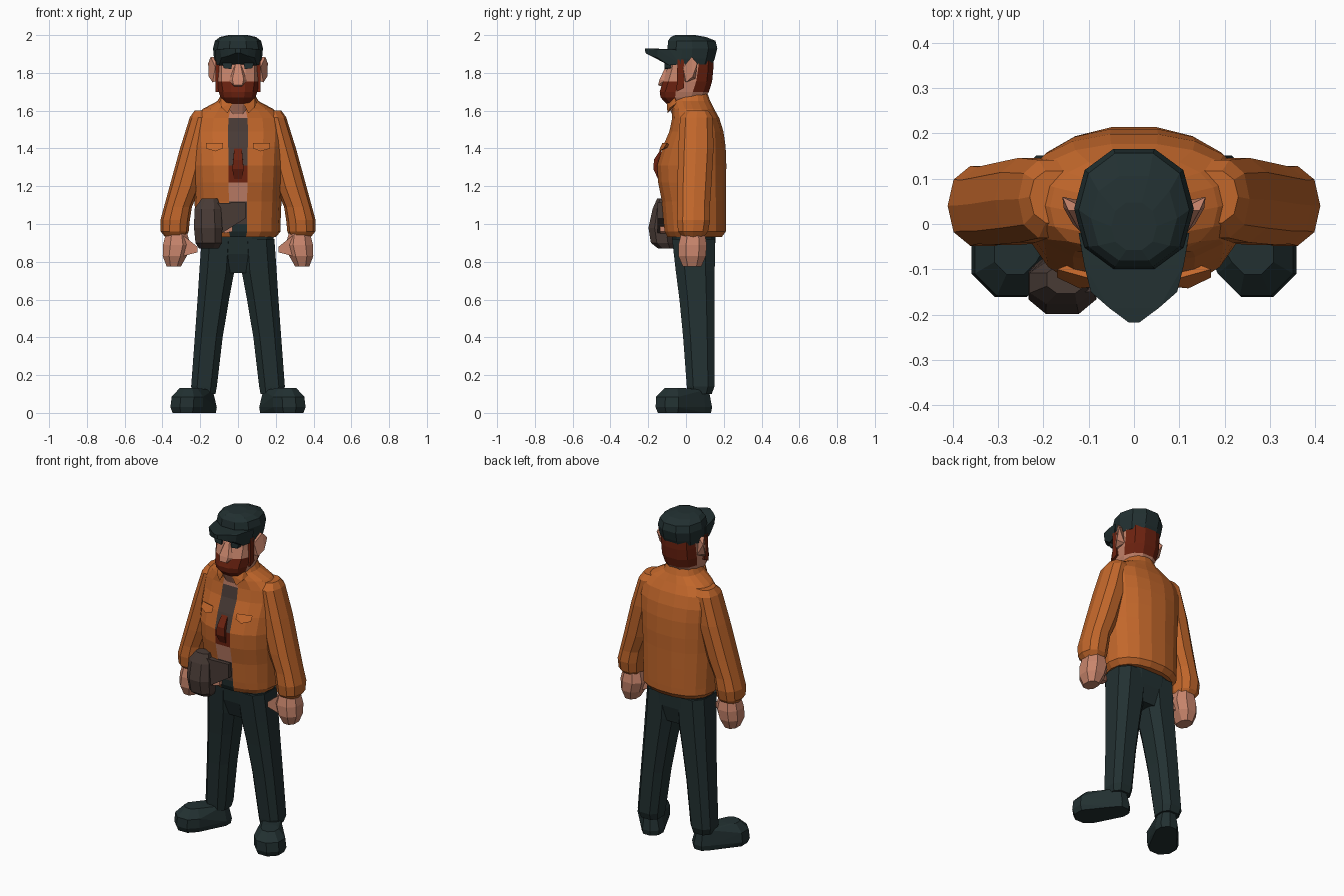
import bpy, bmesh, math
from mathutils import Vector


def material(name, rgb):
    m = bpy.data.materials.new(name)
    m.diffuse_color = (*rgb, 1)
    return m


MATS = [material("orange cloth", (0.54, 0.135, 0.024)),
        material("dark teal cloth", (0.016, 0.030, 0.031)),
        material("skin", (0.58, 0.235, 0.15)),
        material("red hair", (0.15, 0.016, 0.005)),
        material("grey brown leather", (0.065, 0.043, 0.036))]
ORANGE, TEAL, SKIN, HAIR, LEATHER = range(5)


def finish(bm, name, mat, rule=None):
    bmesh.ops.recalc_face_normals(bm, faces=bm.faces)
    me = bpy.data.meshes.new(name)
    for m in MATS:
        me.materials.append(m)
    for f in bm.faces:
        f.material_index = rule(f.calc_center_median()) if rule else mat
    bm.to_mesh(me)
    bm.free()
    ob = bpy.data.objects.new(name, me)
    bpy.context.collection.objects.link(ob)
    return ob


def loft(name, rings, n, mat, p=2.0, side=1, rule=None):
    """Stack of rounded rings: (z, centre x, half width, front y, back y)."""
    bm = bmesh.new()
    loops = []
    for z, cx, rx, yf, yb in rings:
        loop = []
        for i in range(n):
            a = -math.pi / 2 + 2 * math.pi * (i + 0.5) / n
            c, s = math.cos(a), math.sin(a)
            x = rx * math.copysign(abs(c) ** (2 / p), c)
            y = (yb - yf) / 2 * math.copysign(abs(s) ** (2 / p), s)
            loop.append(bm.verts.new((cx * side + x, (yf + yb) / 2 + y, z)))
        loops.append(loop)
    for a, b in zip(loops, loops[1:]):
        for i in range(n):
            j = (i + 1) % n
            bm.faces.new((a[i], a[j], b[j], b[i]))
    bm.faces.new(loops[0])
    bm.faces.new(loops[-1])
    return finish(bm, name, mat, rule)


def hull(name, pts, mat, side=1):
    bm = bmesh.new()
    for x, y, z in pts:
        bm.verts.new((x * side, y, z))
    r = bmesh.ops.convex_hull(bm, input=bm.verts)
    loose = [v for v in bm.verts if not v.link_faces]
    bmesh.ops.delete(bm, geom=loose, context='VERTS')
    return finish(bm, name, mat)


def disc(cx, cy, z, r, n=8):
    return [(cx + r * math.cos(math.tau * (i + .5) / n),
             cy + r * math.sin(math.tau * (i + .5) / n), z) for i in range(n)]


def both(pts):
    return [(x * s, y, z) for x, y, z in pts for s in (1, -1)]


# Jacket, with the open front strip coloured by height
def jacket_rule(c):
    if abs(c.x) > 0.01 or c.y > 0:
        return ORANGE
    for low, m in ((1.56, SKIN), (1.31, LEATHER), (1.22, HAIR), (1.12, SKIN), (1.0, LEATHER)):
        if c.z > low:
            return m
    return TEAL


loft("jacket", [(0.93, 0, .20, -.10, .19), (0.96, 0, .225, -.115, .213), (1.0, 0, .225, -.12, .214),
                (1.12, 0, .23, -.13, .214), (1.22, 0, .235, -.15, .214), (1.31, 0, .24, -.155, .216),
                (1.41, 0, .245, -.125, .212), (1.49, 0, .25, -.09, .20), (1.56, 0, .24, -.075, .178),
                (1.61, 0, .185, -.075, .15), (1.65, 0, .11, -.085, .13), (1.69, 0, .085, -.06, .115)],
     18, ORANGE, 2.25, rule=jacket_rule)

# Shirt bulge at the belly
hull("belly_patch", both([(.02, -.145, 1.23), (.03, -.172, 1.29), (.025, -.17, 1.34), (.02, -.13, 1.40)]), HAIR)

# Pelvis
loft("trouser_seat", [(0.74, 0, .10, -.03, .13), (0.84, 0, .19, -.065, .155), (0.95, 0, .195, -.08, .16)],
     12, TEAL, 2.8)

for s, tag in ((1, "left"), (-1, "right")):
    # Sleeve
    loft(tag + "_sleeve", [(1.60, .175, .055, .00, .12), (1.565, .185, .07, -.035, .145),
                           (1.40, .225, .082, -.045, .15), (1.20, .28, .082, -.05, .138),
                           (1.09, .318, .074, -.048, .13), (1.02, .333, .078, -.052, .132),
                           (0.96, .335, .074, -.045, .12), (0.93, .33, .055, -.02, .095)],
         10, ORANGE, 2.3, s)
    # Hand and thumb
    loft(tag + "_hand", [(0.97, .325, .055, -.025, .10), (0.89, .325, .077, -.045, .115),
                         (0.83, .335, .068, -.045, .11), (0.775, .34, .04, -.02, .085)],
         8, SKIN, 2.3, s)
    hull(tag + "_thumb", [(.29, y, z) for y in (-.02, .05) for z in (.83, .94)]
         + [(.215, y, z) for y in (-.02, .02) for z in (.85, .88)], SKIN, s)
    # Trouser leg
    loft(tag + "_leg", [(0.10, .178, .062, .005, .14), (0.14, .18, .072, .00, .155),
                        (0.40, .155, .078, -.02, .156), (0.60, .131, .088, -.04, .157),
                        (0.75, .112, .098, -.06, .158), (0.92, .10, .098, -.08, .16)],
         8, TEAL, 2.8, s)
    # Shoe
    hull(tag + "_shoe", disc(.272, -.075, 0, .08) + disc(.272, -.075, .03, .093)
         + disc(.268, -.075, .085, .09) + disc(.262, -.065, .132, .05)
         + disc(.175, .075, 0, .062) + disc(.175, .075, .03, .068) + disc(.18, .075, .12, .05), TEAL, s)
    # Collar flap
    hull(tag + "_collar", [(.025, -.102, 1.645), (.085, -.06, 1.68), (.085, -.085, 1.615),
                           (.055, -.098, 1.585), (.03, -.08, 1.65), (.10, -.05, 1.64)], ORANGE, s)
    # Chest pocket flap
    hull(tag + "_pocket_flap", [(x, y, z) for x, y, z in
                               ((.08, -.125, 1.43), (.17, -.10, 1.43), (.17, -.118, 1.40),
                                (.12, -.142, 1.385), (.08, -.138, 1.40), (.12, -.08, 1.41))], ORANGE, s)
    # Ear
    hull(tag + "_ear", [(.10, -.01, 1.76), (.10, .03, 1.88), (.135, .00, 1.75), (.155, .035, 1.78),
                        (.158, .06, 1.85), (.145, .03, 1.885), (.12, -.015, 1.83), (.11, .05, 1.77)], SKIN, s)
    # Sideburn and eye
    hull(tag + "_sideburn", [(x, y, z) for x in (.085, .118) for y, z in
                             ((-.05, 1.70), (-.045, 1.87), (-.012, 1.87), (-.01, 1.72))], HAIR, s)
    hull(tag + "_eye", [(x, y, z) for y in (-.115, -.08) for x, z in
                        ((.03, 1.855), (.085, 1.855), (.075, 1.825), (.035, 1.82))], TEAL, s)


# Head: hair behind, beard on the lower front
def head_rule(c):
    if c.y > 0.04 and c.z > 1.70:
        return HAIR
    if c.y < -0.035 and 1.64 < c.z < 1.765:
        return HAIR
    return SKIN


loft("head", [(1.58, 0, .07, -.075, .09), (1.635, 0, .075, -.105, .10), (1.67, 0, .095, -.138, .105),
              (1.70, 0, .105, -.143, .125), (1.755, 0, .115, -.125, .142), (1.82, 0, .115, -.105, .148),
              (1.88, 0, .115, -.095, .148)], 12, SKIN, 2.5, rule=head_rule)

# Nose and cheeks above the beard
hull("nose", both([(.012, -.10, 1.85), (.03, -.14, 1.765), (.022, -.148, 1.735),
                   (.05, -.11, 1.76), (.02, -.12, 1.725)]), SKIN)

# Cap and brim
loft("cap", [(1.845, 0, .122, -.09, .145), (1.875, 0, .127, -.10, .158), (1.93, 0, .132, -.105, .172),
             (1.97, 0, .122, -.10, .162), (1.99, 0, .095, -.085, .11), (2.0, 0, .05, -.06, .05)],
     10, TEAL, 2.2)
hull("cap_brim", both([(.122, -.02, 1.92), (.118, -.03, 1.845), (.11, -.09, 1.925), (.10, -.09, 1.84),
                       (.095, -.15, 1.925), (.088, -.15, 1.88), (.055, -.185, 1.93), (.05, -.185, 1.89),
                       (.012, -.217, 1.93), (.012, -.215, 1.905)]), TEAL)

# Belt pouch and strap
loft("belt_pouch", [(0.87, -.155, .055, -.15, -.06), (0.90, -.155, .075, -.19, -.06),
                    (0.98, -.158, .08, -.203, -.07), (1.08, -.16, .075, -.18, -.08),
                    (1.135, -.15, .045, -.155, -.09)], 8, LEATHER, 2.4)
hull("belt_strap", [(x, y, z) for y in (-.15, -.09) for x, z in
                    ((-.12, 1.11), (.04, 1.115), (.04, 1.03), (-.03, 1.0), (-.12, 0.93))], LEATHER)
hull("belt_skin_patch", [(x, y, z) for y in (-.138, -.09) for x, z in
                         ((-.075, 1.02), (-.03, 1.02), (-.03, .96), (-.075, .95))], SKIN)
